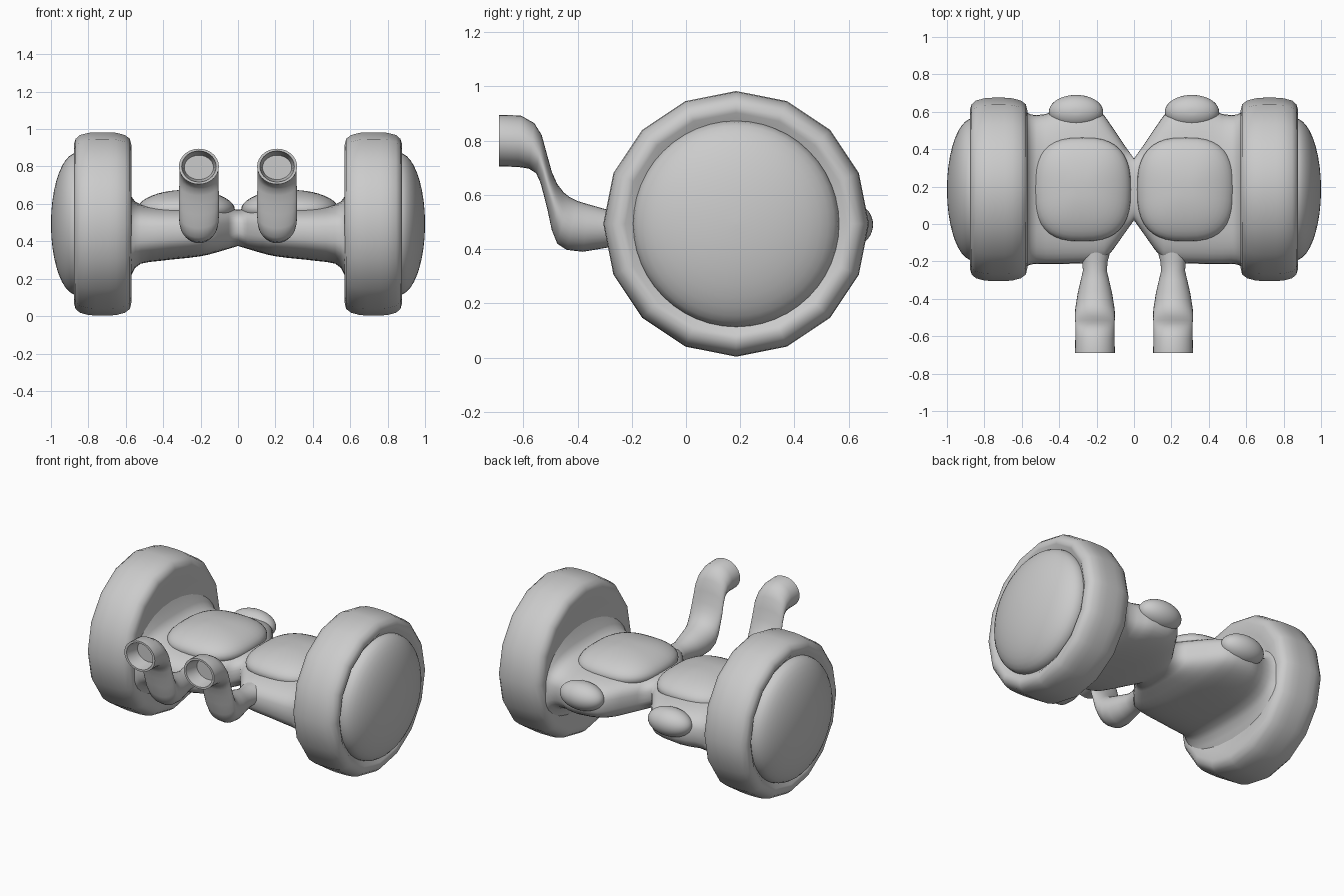
import bpy, math

if "Cube" in bpy.data.objects:
    bpy.data.objects.remove(bpy.data.objects["Cube"])

WHEEL_Y, WHEEL_Z = 0.185, 0.493


def loft(name, rings, cap_start=True, cap_end=True, angle=50):
    """Skin a list of equal-length vertex rings and mirror across x."""
    n = len(rings[0])
    verts = [v for ring in rings for v in ring]
    faces = []
    for i in range(len(rings) - 1):
        for j in range(n):
            k = (j + 1) % n
            faces.append((i * n + j, i * n + k, (i + 1) * n + k, (i + 1) * n + j))
    if cap_start:
        faces.append(tuple(reversed(range(n))))
    if cap_end:
        faces.append(tuple(range(len(verts) - n, len(verts))))
    mesh = bpy.data.meshes.new(name)
    mesh.from_pydata(verts, [], faces)
    obj = bpy.data.objects.new(name, mesh)
    bpy.context.collection.objects.link(obj)
    bpy.ops.object.select_all(action='DESELECT')
    obj.select_set(True)
    bpy.context.view_layer.objects.active = obj
    bpy.ops.object.mode_set(mode='EDIT')
    bpy.ops.mesh.select_all(action='SELECT')
    bpy.ops.mesh.normals_make_consistent(inside=False)
    bpy.ops.object.mode_set(mode='OBJECT')
    bpy.ops.object.shade_smooth_by_angle(angle=math.radians(angle))
    obj.modifiers.new("mirror", 'MIRROR')
    return obj


def spow(v, e):
    return math.copysign(abs(v) ** e, v)


def turned(name, profile, sides):
    """Revolve an (x, radius) profile around the wheel axle."""
    rings = []
    for x, r in profile:
        rings.append([(x, WHEEL_Y + r * math.cos(2 * math.pi * j / sides),
                       WHEEL_Z + r * math.sin(2 * math.pi * j / sides)) for j in range(sides)])
    return loft(name, rings)


def pad(name, centre, radii, power):
    """Superellipsoid: squarish outline in plan, domed in z."""
    rings = []
    for i in range(1, 20):
        t = -math.pi / 2 + math.pi * i / 20
        ring = []
        for j in range(40):
            a = 2 * math.pi * j / 40
            ring.append((centre[0] + radii[0] * math.cos(t) * spow(math.cos(a), 2 / power),
                         centre[1] + radii[1] * math.cos(t) * spow(math.sin(a), 2 / power),
                         centre[2] + radii[2] * math.sin(t)))
        rings.append(ring)
    return loft(name, rings)


# Wheels: sixteen-sided tyre with rounded shoulders
turned("tyre", [(0.60, 0.20), (0.58, 0.36), (0.57, 0.42), (0.578, 0.455), (0.605, 0.475),
                (0.65, 0.487), (0.69, 0.49), (0.76, 0.49), (0.80, 0.487), (0.845, 0.475),
                (0.868, 0.455), (0.876, 0.43), (0.872, 0.41), (0.855, 0.388), (0.85, 0.36)], 16)

# Domed hub covers
hub = []
for i in range(11):
    a = math.radians(i * 8.9)
    hub.append((0.86 + 0.14 * math.sin(a), 0.38 * math.cos(a)))
turned("hub_cover", [(0.83, 0.38)] + hub, 48)

# Body half: x, front y, back y, bottom z, top z
sections = [(0.0, 0.02, 0.35, 0.375, 0.57), (0.05, -0.05, 0.42, 0.36, 0.573),
            (0.11, -0.135, 0.51, 0.342, 0.577), (0.16, -0.195, 0.582, 0.328, 0.58),
            (0.20, -0.205, 0.615, 0.32, 0.582), (0.26, -0.21, 0.63, 0.312, 0.585),
            (0.36, -0.213, 0.63, 0.302, 0.587), (0.42, -0.215, 0.612, 0.295, 0.588),
            (0.47, -0.215, 0.588, 0.29, 0.59), (0.52, -0.213, 0.582, 0.28, 0.597),
            (0.55, -0.216, 0.585, 0.258, 0.612), (0.57, -0.225, 0.595, 0.22, 0.64),
            (0.60, -0.24, 0.61, 0.16, 0.72)]
rings = []
for x, yf, yb, zb, zt in sections:
    ring = []
    for j in range(40):
        a = 2 * math.pi * j / 40
        ring.append((x, (yf + yb) / 2 + (yb - yf) / 2 * spow(math.cos(a), 2 / 2.8),
                     (zb + zt) / 2 + (zt - zb) / 2 * spow(math.sin(a), 2 / 2.8)))
    rings.append(ring)
loft("body", rings, cap_start=False)

# Domed pads on top and oval studs at the back
pad("top_pad", (0.277, 0.185, 0.57), (0.26, 0.277, 0.105), 2.7)
pad("rear_stud", (0.31, 0.60, 0.49), (0.145, 0.09, 0.085), 2.0)

# Front pipes: lower y, lower z, upper y, upper z, half width
pipe = [(-0.12, 0.40, -0.12, 0.54, 0.09), (-0.20, 0.415, -0.20, 0.535, 0.068),
        (-0.25, 0.412, -0.25, 0.535, 0.064), (-0.31, 0.402, -0.30, 0.548, 0.077),
        (-0.38, 0.39, -0.36, 0.565, 0.092), (-0.44, 0.397, -0.40, 0.577, 0.10),
        (-0.475, 0.42, -0.43, 0.592, 0.105), (-0.495, 0.47, -0.452, 0.61, 0.107),
        (-0.51, 0.54, -0.475, 0.64, 0.107), (-0.525, 0.60, -0.495, 0.685, 0.107),
        (-0.537, 0.645, -0.513, 0.75, 0.105), (-0.553, 0.68, -0.532, 0.82, 0.105),
        (-0.58, 0.697, -0.56, 0.865, 0.105), (-0.62, 0.703, -0.61, 0.893, 0.105),
        (-0.69, 0.705, -0.69, 0.895, 0.107),
        # hollow mouth
        (-0.69, 0.717, -0.69, 0.883, 0.092), (-0.655, 0.722, -0.655, 0.878, 0.085),
        (-0.60, 0.73, -0.60, 0.86, 0.078)]
rings = []
for y0, z0, y1, z1, w in pipe:
    ring = []
    for j in range(28):
        a = 2 * math.pi * j / 28
        s = math.sin(a) / 2
        ring.append((0.209 + w * math.cos(a), (y0 + y1) / 2 + (y1 - y0) * s,
                     (z0 + z1) / 2 + (z1 - z0) * s))
    rings.append(ring)
loft("front_pipe", rings)
